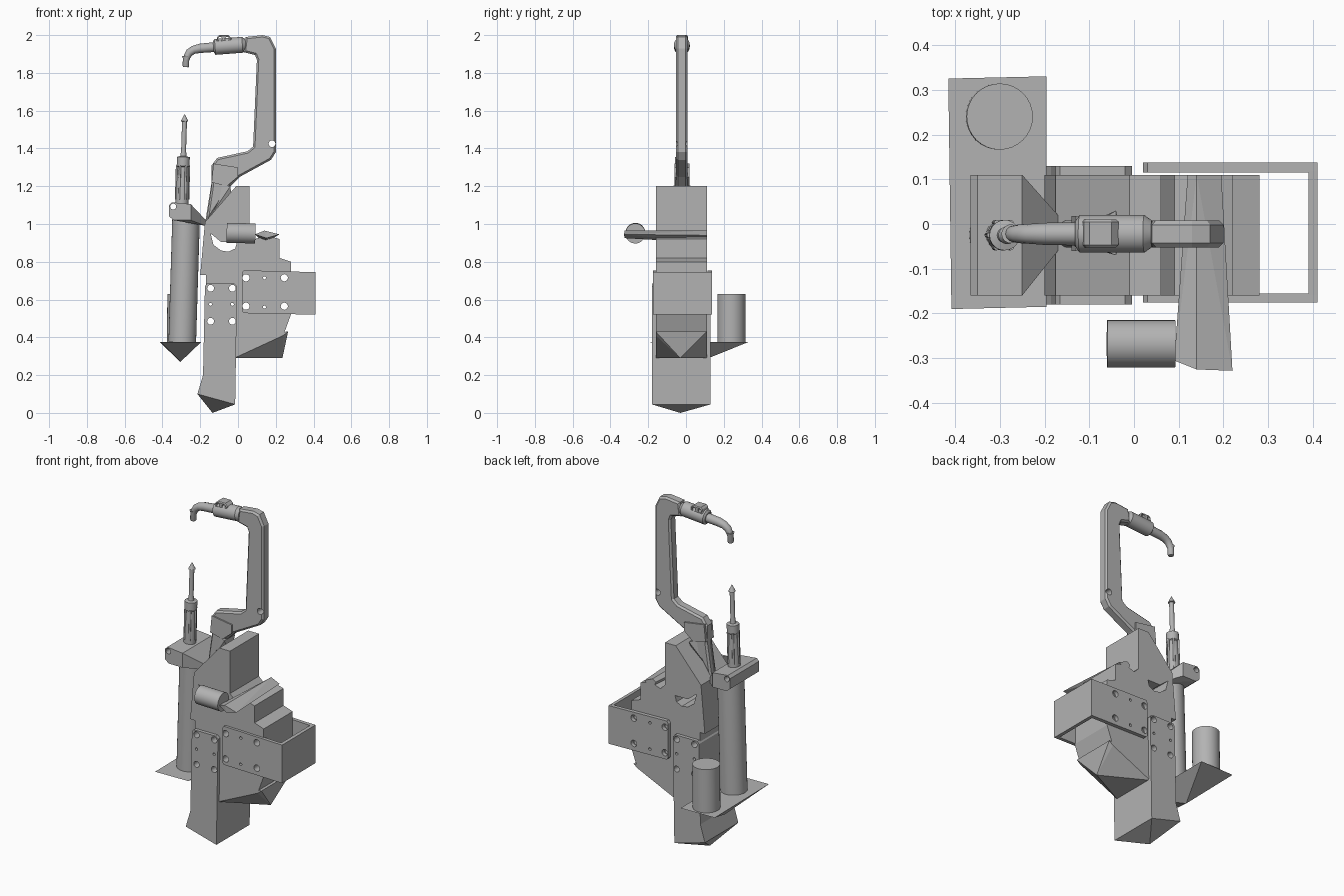
import bpy, bmesh, math
from mathutils import Vector

cube = bpy.data.objects.get("Cube")
if cube:
    bpy.data.objects.remove(cube, do_unlink=True)

COLOUR = (0.45, 0.45, 0.45, 1)
grey = bpy.data.materials.new("plain_grey")
grey.use_nodes = True
grey.diffuse_color = COLOUR
grey.node_tree.nodes["Principled BSDF"].inputs["Base Color"].default_value = COLOUR


def finish(name, bm, smooth=False):
    bmesh.ops.recalc_face_normals(bm, faces=bm.faces[:])
    mesh = bpy.data.meshes.new(name)
    bm.to_mesh(mesh)
    bm.free()
    mesh.materials.append(grey)
    ob = bpy.data.objects.new(name, mesh)
    bpy.context.collection.objects.link(ob)
    if smooth:
        bpy.ops.object.select_all(action='DESELECT')
        ob.select_set(True)
        bpy.context.view_layer.objects.active = ob
        bpy.ops.object.shade_smooth_by_angle(angle=math.radians(35))
    return ob


def prism(name, outline, y0, y1, bevel=0):
    """Extrude an x-z outline from y0 to y1."""
    bm = bmesh.new()
    face = bm.faces.new([bm.verts.new((x, y0, z)) for x, z in outline])
    res = bmesh.ops.extrude_face_region(bm, geom=[face])
    moved = [v for v in res["geom"] if isinstance(v, bmesh.types.BMVert)]
    bmesh.ops.translate(bm, verts=moved, vec=(0, y1 - y0, 0))
    if bevel:
        rims = [e for e in bm.edges if abs(e.verts[0].co.y - e.verts[1].co.y) < 1e-6]
        bmesh.ops.recalc_face_normals(bm, faces=bm.faces[:])
        bmesh.ops.bevel(bm, geom=rims, offset=bevel, segments=1, affect='EDGES')
    return finish(name, bm)


def hull(name, points):
    bm = bmesh.new()
    for p in points:
        bm.verts.new(p)
    res = bmesh.ops.convex_hull(bm, input=bm.verts[:])
    loose = [v for v in bm.verts if not v.link_faces]
    bmesh.ops.delete(bm, geom=loose, context='VERTS')
    return finish(name, bm)


def turned(name, base, tip, profile, sides=32):
    """Stack rings of (fraction along axis, radius) between two points."""
    base, tip = Vector(base), Vector(tip)
    turn = (tip - base).to_track_quat('Z', 'Y')
    bm = bmesh.new()
    rings = []
    for t, r in profile:
        mid = base.lerp(tip, t)
        rings.append([bm.verts.new(mid + turn @ Vector((
            r * math.cos(math.tau * i / sides), r * math.sin(math.tau * i / sides), 0)))
            for i in range(sides)])
    for a, b in zip(rings, rings[1:]):
        for i in range(sides):
            j = (i + 1) % sides
            bm.faces.new((a[i], a[j], b[j], b[i]))
    bm.faces.new(rings[0])
    bm.faces.new(rings[-1])
    return finish(name, bm, True)


def rod(name, base, tip, r):
    return turned(name, base, tip, [(0, r), (1, r)])


def cut(target, cutters):
    """Subtract cutters and bake the result."""
    for c in cutters:
        c.hide_render = True
        mod = target.modifiers.new("cut", 'BOOLEAN')
        mod.operation, mod.solver, mod.object = 'DIFFERENCE', 'EXACT', c
    bpy.context.view_layer.update()
    deps = bpy.context.evaluated_depsgraph_get()
    baked = bpy.data.meshes.new_from_object(target.evaluated_get(deps))
    target.modifiers.clear()
    target.data = baked


def drill(x, z, r=0.019):
    return turned("hole_cutter", (x, -0.5, z), (x, 0.5, z), [(0, r), (1, r)], 16)


FRONT, BACK = -0.16, 0.11

# Central body with sloped shoulder and stepped right side
body = prism("body", [(-0.175, 1.01), (-0.2, 0.73), (-0.17, 0.73), (-0.17, 0.4),
                      (0.24, 0.41), (0.28, 0.52), (0.28, 0.8), (0.22, 0.82),
                      (0.22, 0.92), (0.15, 0.94), (0.09, 0.92), (0.06, 0.95),
                      (0.06, 1.2), (-0.01, 1.2)], FRONT, BACK)
hull("body_keel", [(x, y, z) for y in (FRONT, BACK)
                   for x, z in ((-0.02, 0.29), (-0.02, 0.42), (0.24, 0.41), (0.265, 0.43))]
     + [(0.235, -0.03, 0.29)])

# Leg with pointed foot
leg = prism("leg", [(-0.175, 0.67), (-0.165, 0.685), (-0.02, 0.685), (-0.005, 0.67),
                    (-0.015, 0.045), (-0.215, 0.1), (-0.185, 0.2)], -0.18, 0.13)
hull("foot", [(x, y, z) for y in (-0.18, 0.13)
              for x, z in ((-0.015, 0.045), (-0.215, 0.1))] + [(-0.135, -0.03, 0)])

# Open side frame: two cheek plates and an end wall
cheek = [(0.02, 0.74), (0.03, 0.755), (0.41, 0.745), (0.41, 0.52), (0.03, 0.528), (0.02, 0.54)]
front_cheek = prism("front_cheek", cheek, -0.175, -0.155)
back_cheek = prism("back_cheek", cheek, 0.115, 0.137)
prism("end_wall", [(0.39, 0.746), (0.41, 0.745), (0.41, 0.52), (0.39, 0.52)], -0.16, 0.12)

# Fixing holes and the curved finger slot
frame_holes = [drill(x, z) for x in (0.042, 0.245) for z in (0.565, 0.715)]
frame_holes += [drill(0.14, z, 0.008) for z in (0.56, 0.715)]
leg_holes = [drill(x, z, r) for x in (-0.145, -0.03)
             for z, r in ((0.66, 0.018), (0.575, 0.008), (0.485, 0.018))]
slot = prism("slot_cutter", [(-0.145, 0.95), (-0.13, 0.89), (-0.09, 0.86), (-0.05, 0.853),
                             (-0.015, 0.87), (-0.005, 0.905), (-0.09, 0.905)], -0.5, 0.5)
cut(body, frame_holes + leg_holes + [slot])
cut(leg, leg_holes)
cut(front_cheek, frame_holes)
cut(back_cheek, frame_holes)

# Curved upper arm and its fin running down the shoulder
arm = prism("arm", [(0.04, 1.99), (0.13, 2.0), (0.17, 1.99), (0.2, 1.93), (0.2, 1.38),
                    (0.175, 1.34), (0.01, 1.25), (-0.04, 1.2), (-0.17, 1.0),
                    (-0.14, 1.2), (-0.14, 1.31), (-0.11, 1.35), (0.05, 1.385),
                    (0.08, 1.41), (0.1, 1.87), (0.09, 1.895), (0.03, 1.91)],
            -0.052, 0.008, 0.01)
arm_hole = drill(0.18, 1.425, 0.018)
cut(arm, [arm_hole])
hull("arm_knuckle", [(x, y, z) for y in (-0.06, 0.018)
                     for x, z in ((-0.14, 1.22), (-0.13, 1.32), (0.0, 1.3), (0.0, 1.25), (-0.06, 1.2))])
hull("shoulder_fin", [(-0.175, -0.03, 1.0), (-0.14, -0.03, 1.22), (-0.04, -0.07, 1.2),
                      (-0.04, 0.03, 1.2), (-0.03, -0.03, 1.1)])

# Nozzle barrel, clip and bent pipe
turned("nozzle_barrel", (-0.13, -0.022, 1.937), (0.04, -0.022, 1.95),
       [(0, 0.03), (0.05, 0.042), (0.9, 0.042), (1, 0.03)])
clip = prism("nozzle_clip", [(-0.12, 1.95), (-0.11, 1.99), (-0.1, 2.0), (-0.05, 2.0),
                             (-0.035, 1.985), (-0.035, 1.95)], -0.052, 0.01, 0.005)
clip_holes = [drill(x, 1.98, 0.011) for x in (-0.095, -0.058)]
cut(clip, clip_holes)
curve = bpy.data.curves.new("pipe_path", 'CURVE')
curve.dimensions, curve.bevel_depth, curve.bevel_resolution = '3D', 0.026, 4
curve.use_fill_caps = True
path = [(-0.12, 1.937, 1), (-0.2, 1.93, 0.95), (-0.235, 1.922, 0.85),
        (-0.258, 1.907, 0.8), (-0.27, 1.885, 0.7), (-0.274, 1.87, 0.65)]
spline = curve.splines.new('POLY')
spline.points.add(len(path) - 1)
for point, (x, z, size) in zip(spline.points, path):
    point.co, point.radius = (x, -0.022, z, 1), size
temp = bpy.data.objects.new("pipe_path", curve)
bpy.context.collection.objects.link(temp)
bpy.context.view_layer.update()
pipe_bm = bmesh.new()
pipe_bm.from_mesh(bpy.data.meshes.new_from_object(
    temp.evaluated_get(bpy.context.evaluated_depsgraph_get())))
bpy.data.objects.remove(temp, do_unlink=True)
finish("nozzle_pipe", pipe_bm, True)
turned("nozzle_tip", (-0.276, -0.022, 1.83), (-0.275, -0.022, 1.89),
       [(0, 0.014), (0.1, 0.017), (0.8, 0.017), (1, 0.021)])

# Side clamp tapering into the shoulder
clamp = hull("clamp", [(x, y, z) for y in (FRONT, BACK) for x, z in
                       ((-0.365, 1.1), (-0.35, 1.115), (-0.25, 1.105), (-0.365, 1.04),
                        (-0.34, 1.02), (-0.25, 1.02))]
             + [(-0.17, y, z) for y in (-0.06, 0.02) for z in (0.99, 1.02)])
clamp_hole = drill(-0.343, 1.092, 0.016)
cut(clamp, [clamp_hole])

# Spindle with ribs and pointed needle
turned("spindle", (-0.297, -0.025, 1.1), (-0.282, -0.025, 1.58),
       [(0, 0.034), (0.2, 0.034), (0.42, 0.028), (0.43, 0.034), (0.53, 0.034), (0.54, 0.017),
        (0.6, 0.013), (0.92, 0.013), (0.925, 0.02), (1, 0.002)], 20)
for i in range(6):
    a = math.tau * i / 6
    x, y = 0.032 * math.cos(a), 0.032 * math.sin(a)
    rod("spindle_rib", (-0.296 + x, -0.025 + y, 1.13), (-0.291 + x, -0.025 + y, 1.31), 0.006)

# Two canisters on an inverted pyramid tray
rod("tall_canister", (-0.295, -0.025, 0.375), (-0.275, -0.025, 1.025), 0.073)
rod("short_canister", (-0.302, 0.24, 0.375), (-0.3, 0.24, 0.63), 0.074)
hull("tray", [(-0.415, 0.325, 0.375), (-0.195, 0.33, 0.375), (-0.195, -0.185, 0.375),
              (-0.408, -0.19, 0.375), (-0.305, 0.07, 0.27)])

# Side lever and its roller
hull("lever", [(0.14, -0.325, 0.965), (0.22, -0.328, 0.945), (0.15, -0.325, 0.925),
               (0.09, -0.305, 0.945), (0.12, BACK, 0.95), (0.14, BACK, 0.965),
               (0.195, BACK, 0.94), (0.14, BACK, 0.9), (0.11, FRONT, 0.945)])
rod("roller", (-0.06, -0.268, 0.953), (0.092, -0.268, 0.95), 0.053)

# Remove the hole cutters
for ob in frame_holes + leg_holes + clip_holes + [slot, arm_hole, clamp_hole]:
    bpy.data.objects.remove(ob, do_unlink=True)
